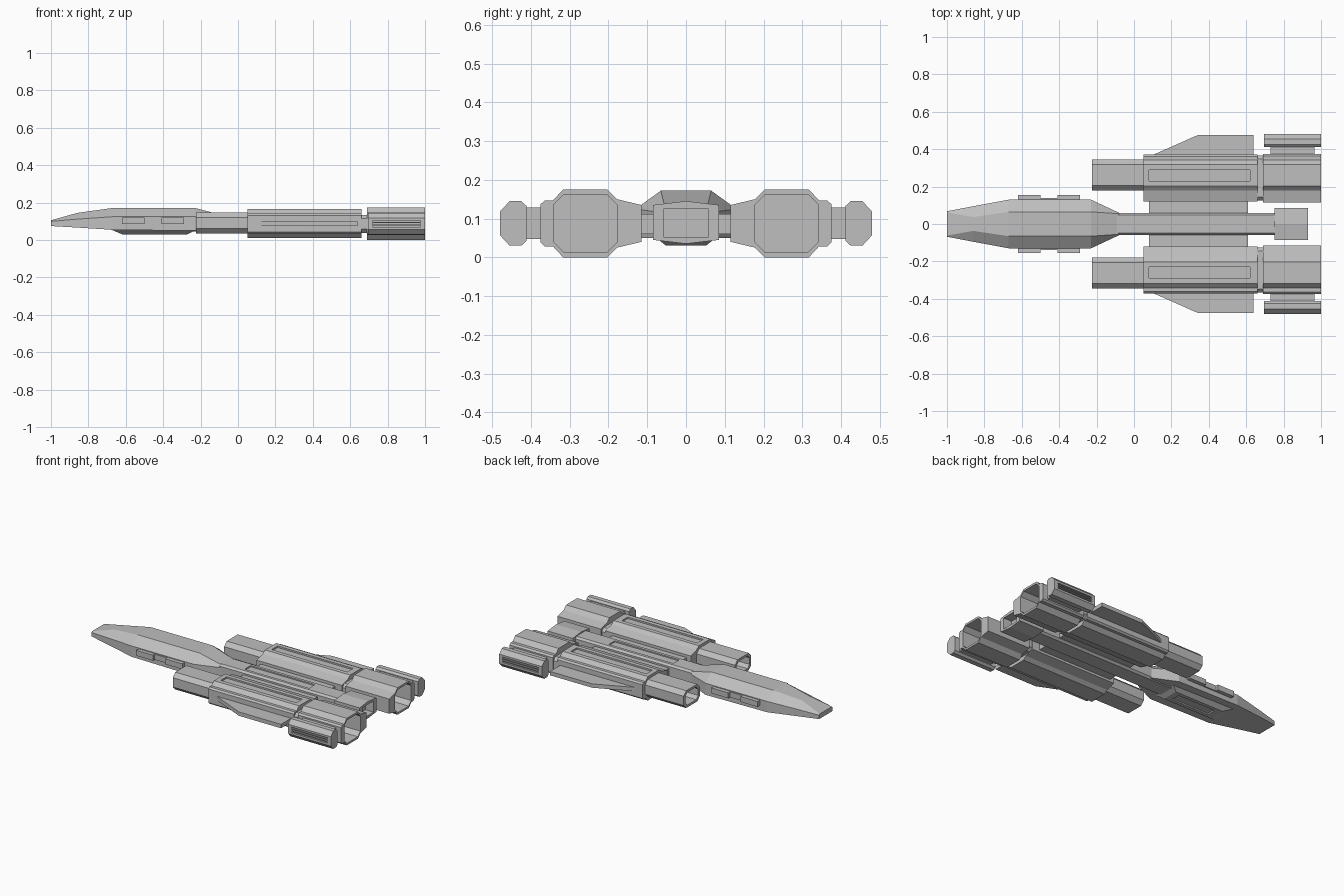
import bpy, bmesh

if "Cube" in bpy.data.objects:
    bpy.data.objects.remove(bpy.data.objects["Cube"])

mat = bpy.data.materials.new("hull grey")
mat.diffuse_color = (0.52, 0.52, 0.52, 1)
mat.use_nodes = True
mat.node_tree.nodes["Principled BSDF"].inputs["Base Color"].default_value = mat.diffuse_color
ZC = 0.0875  # mid height of the engines


def loft(name, rings):
    """Closed solid through rings of matching 3D points."""
    bm = bmesh.new()
    vs = [[bm.verts.new(p) for p in r] for r in rings]
    n = len(vs[0])
    for a, b in zip(vs, vs[1:]):
        for i in range(n):
            j = (i + 1) % n
            bm.faces.new((a[i], a[j], b[j], b[i]))
    bm.faces.new(vs[0])
    bm.faces.new(vs[-1])
    bmesh.ops.recalc_face_normals(bm, faces=bm.faces)
    me = bpy.data.meshes.new(name)
    bm.to_mesh(me)
    bm.free()
    me.materials.append(mat)
    ob = bpy.data.objects.new(name, me)
    bpy.context.collection.objects.link(ob)
    return ob


def prism(name, prof, x0, x1, s=1):
    return loft(name, [[(x, s * y, z) for y, z in prof] for x in (x0, x1)])


def box(name, x0, x1, y0, y1, z0, z1, s=1):
    return prism(name, [(y0, z0), (y1, z0), (y1, z1), (y0, z1)], x0, x1, s)


def octagon(y0, y1, z0, z1, c):
    return [(y0 + c, z0), (y1 - c, z0), (y1, z0 + c), (y1, z1 - c),
            (y1 - c, z1), (y0 + c, z1), (y0, z1 - c), (y0, z0 + c)]


def upright(top):
    """Mirror the upper half of a profile about the engine mid height."""
    return top + [(y, 2 * ZC - z) for y, z in reversed(top)]


def cut(ob, cutter):
    cutter.hide_render = True
    m = ob.modifiers.new("cut", 'BOOLEAN')
    m.operation = 'DIFFERENCE'
    m.solver = 'EXACT'
    m.object = cutter
    bpy.context.view_layer.objects.active = ob
    bpy.ops.object.modifier_apply(modifier=m.name)
    bpy.data.objects.remove(cutter)


# Nose hull: x, side half width, top flat half width, z low, z side, z top
rings = []
for x, w, t, zl, zs, zt in [
        (-1.0, .068, .062, .075, .1, .106),
        (-.86, .095, .037, .067, .112, .145),
        (-.67, .13, .065, .055, .125, .172),
        (-.23, .13, .065, .05, .125, .172),
        (-.08, .06, .055, .05, .115, .132)]:
    rings.append([(x, -w, zl), (x, w, zl), (x, w, zs),
                  (x, t, zt), (x, -t, zt), (x, -w, zs)])
loft("nose_hull", rings)

# Belly fairing with a long shallow tray
belly = loft("belly_fairing", [
    [(a, -w, z), (b, -w, z), (b, w, z), (a, w, z)]
    for a, b, w, z in [(-.68, -.22, .085, .057), (-.62, -.27, .053, .031)]])
cut(belly, box("tray_cutter", -.58, -.31, -.03, .03, .02, .039))

# Spine with inset panel
spine = prism("spine", octagon(-.06, .06, .045, .135, .012), -.24, .76)
cut(spine, box("spine_cutter", .07, .53, -.03, .03, .127, .2))
box("centre_plate", .08, .61, -.14, .14, .06, .112)

# Ridged tail block with open rear
tail = prism("tail_block", [(-.085, .045), (0, .035), (.085, .045),
                            (.085, .135), (0, .145), (-.085, .135)], .75, .93)
cut(tail, box("tail_cutter", .87, 1, -.058, .058, .053, .125))

body_prof = upright([(.12, .13), (.18, .147), (.203, .165), (.318, .165),
                     (.343, .142), (.362, .142), (.372, .132)])
nozzle_prof = upright([(.115, .135), (.178, .15), (.203, .175), (.317, .175),
                       (.343, .147), (.364, .147), (.375, .137)])

for s, side in ((1, "left"), (-1, "right")):
    # Nose side pods
    box("side_pod_front_" + side, -.62, -.5, .11, .155, .085, .12, s)
    box("side_pod_back_" + side, -.41, -.29, .11, .155, .085, .12, s)
    box("side_pod_link_" + side, -.5, -.41, .11, .138, .085, .12, s)

    # Hollow front intake
    intake = prism("intake_" + side, octagon(.18, .345, .035, .147, .026),
                   -.225, .06, s)
    cut(intake, prism("c", octagon(.197, .328, .05, .132, .02), -.3, -.05, s))

    # Engine body with long inset panels above and below
    body = prism("engine_body_" + side, body_prof, .05, .66, s)
    cut(body, box("c", .08, .62, .23, .29, .155, .3, s))

    # Narrow collar and hollow nozzle
    prism("engine_collar_" + side, octagon(.125, .367, .038, .135, .02),
          .65, .75, s)
    nozzle = prism("nozzle_" + side, nozzle_prof, .69, 1.0, s)
    cut(nozzle, prism("c", octagon(.178, .341, .013, .162, .026), .8, 1.1, s))

    # Swept wing plate
    loft("wing_" + side, [[(x, s * y, z) for x, y in
                           ((.08, .36), (.34, .475), (.64, .475), (.64, .36))]
                          for z in (.075, .1)])

    # Outer thruster with slatted side, on a stepped mount
    box("thruster_mount_" + side, .73, .965, .36, .44, .047, .128, s)
    thr = prism("thruster_" + side, [
        (.412, .042), (.425, .03), (.455, .03), (.48, .057),
        (.48, .118), (.455, .145), (.425, .145), (.412, .133)], .695, 1.0, s)
    for z in (.07, .0835, .097):
        cut(thr, box("c", .72, .975, .469, .5, z, z + .008, s))
